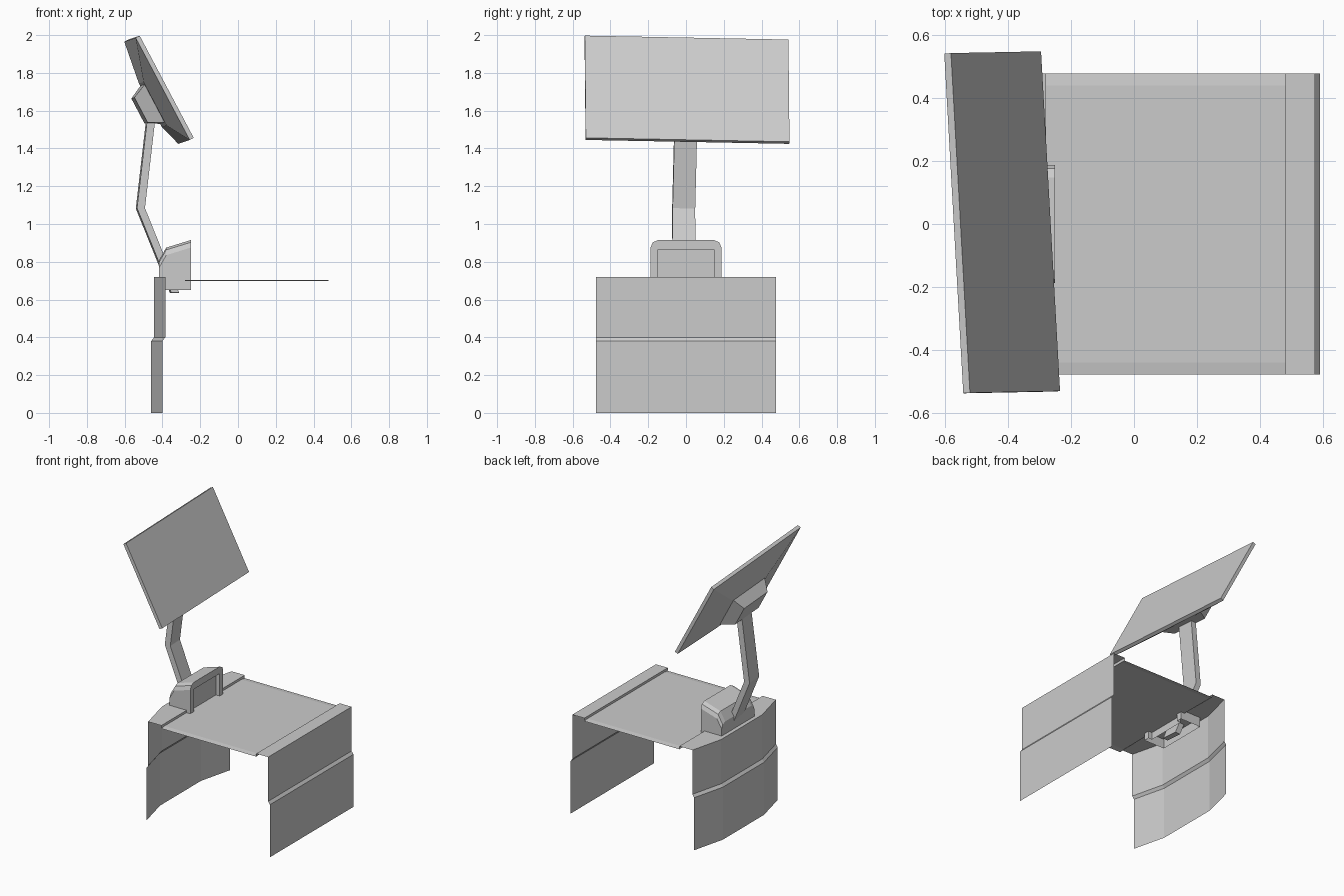
import bpy, bmesh
from math import radians
from mathutils import Vector, Matrix

if "Cube" in bpy.data.objects:
    bpy.data.objects.remove(bpy.data.objects["Cube"])


def make(name, loops, closed=False, cap_start=False, cap_end=False, mat=None):
    """Skin a list of equally long point loops into a flat-shaded object."""
    bm = bmesh.new()
    rows = [[bm.verts.new(p) for p in loop] for loop in loops]
    n = len(rows[0])
    for a, b in zip(rows, rows[1:]):
        for i in range(n if closed else n - 1):
            j = (i + 1) % n
            bm.faces.new((a[i], a[j], b[j], b[i]))
    if cap_start:
        bm.faces.new(rows[0])
    if cap_end:
        bm.faces.new(rows[-1])
    bmesh.ops.remove_doubles(bm, verts=bm.verts, dist=0.0005)
    bmesh.ops.recalc_face_normals(bm, faces=bm.faces)
    if mat:
        bm.transform(mat)
    me = bpy.data.meshes.new(name)
    bm.to_mesh(me)
    bm.free()
    ob = bpy.data.objects.new(name, me)
    bpy.context.collection.objects.link(ob)
    return ob


# Desk: thin sheets with a stepped side profile; the left side bows outward in plan
D, F = 0.477, 0.235
plan = [(-D, 0.06), (-F, 0), (F, 0), (D, 0.06)]
make("left_side", [[(x + dx, y, z) for y, dx in plan]
     for x, z in ((-0.46, 0), (-0.46, 0.38), (-0.445, 0.40), (-0.445, 0.72))])
make("left_rim", [[(-0.445 + dx, y, 0.72) for y, dx in plan],
                  [(-0.28, y, 0.72) for y, dx in plan],
                  [(-0.28, y, 0.698 if abs(y) > 0.4 else 0.703) for y, dx in plan]])
make("right_side", [[(x, y, z) for y in (-D, D)]
     for x, z in ((0.59, 0), (0.59, 0.38), (0.575, 0.40), (0.575, 0.72),
                  (0.48, 0.72), (0.48, 0.70))])
make("desk_top", [[(x, y, z) for y, z in ((-D, 0.698), (-0.44, 0.703), (0.44, 0.703), (D, 0.698))]
     for x in (-0.28, 0.48)])


# Arm housing: arched sections, open at the bottom, recessed on the desk side
def arch(x, w, top, c):
    half = [(-w, 0.65), (-w, top - c), (-w + c * 0.3, top - c * 0.3), (-w + c, top)]
    if c == 0:
        half = [(-w, 0.65)] + [(-w, top)] * 3
    return [(x, y, z) for y, z in half] + [(x, -y, z) for y, z in reversed(half)]


make("arm_housing", [arch(-0.28, 0.148, 0.865, 0), arch(-0.25, 0.148, 0.865, 0),
                     arch(-0.25, 0.188, 0.915, 0.04), arch(-0.38, 0.188, 0.875, 0.04),
                     arch(-0.417, 0.188, 0.81, 0.04)], cap_start=True, cap_end=True)

# The arm and screen are slightly turned and rolled about the housing
pivot = Vector((-0.2, 0, 0.8))
turn = (Matrix.Translation(pivot) @ Matrix.Rotation(radians(3.2), 4, 'Z')
        @ Matrix.Rotation(radians(-1.1), 4, 'X') @ Matrix.Translation(-pivot))

# Bent flat arm
arm = [(-0.357, -0.315, 0.635), (-0.538, -0.496, 1.083), (-0.48, -0.438, 1.58)]
make("arm", [[(a, -0.06, z), (b, -0.06, z), (b, 0.06, z), (a, 0.06, z)] for a, b, z in arm],
     True, True, True, turn)

# Screen space: s runs down the tilted face, y across, d behind the front
down = Vector((0.467, 0, -0.884))
back = Vector((-0.884, 0, -0.467))
top = Vector((-0.55, 0, 1.987))


def rect(s0, s1, w, d):
    return [top + down * s + back * d + Vector((0, y, 0))
            for s, y in ((s0, -w), (s0, w), (s1, w), (s1, -w))]


make("screen", [rect(0, 0.612, 0.54, 0), rect(0, 0.612, 0.54, 0.024),
                rect(0.23, 0.49, 0.22, 0.078)], True, True, True, turn)
make("screen_mount", [rect(0.24, 0.475, 0.2, 0.07), rect(0.28, 0.43, 0.145, 0.155)],
     True, True, True, turn)
